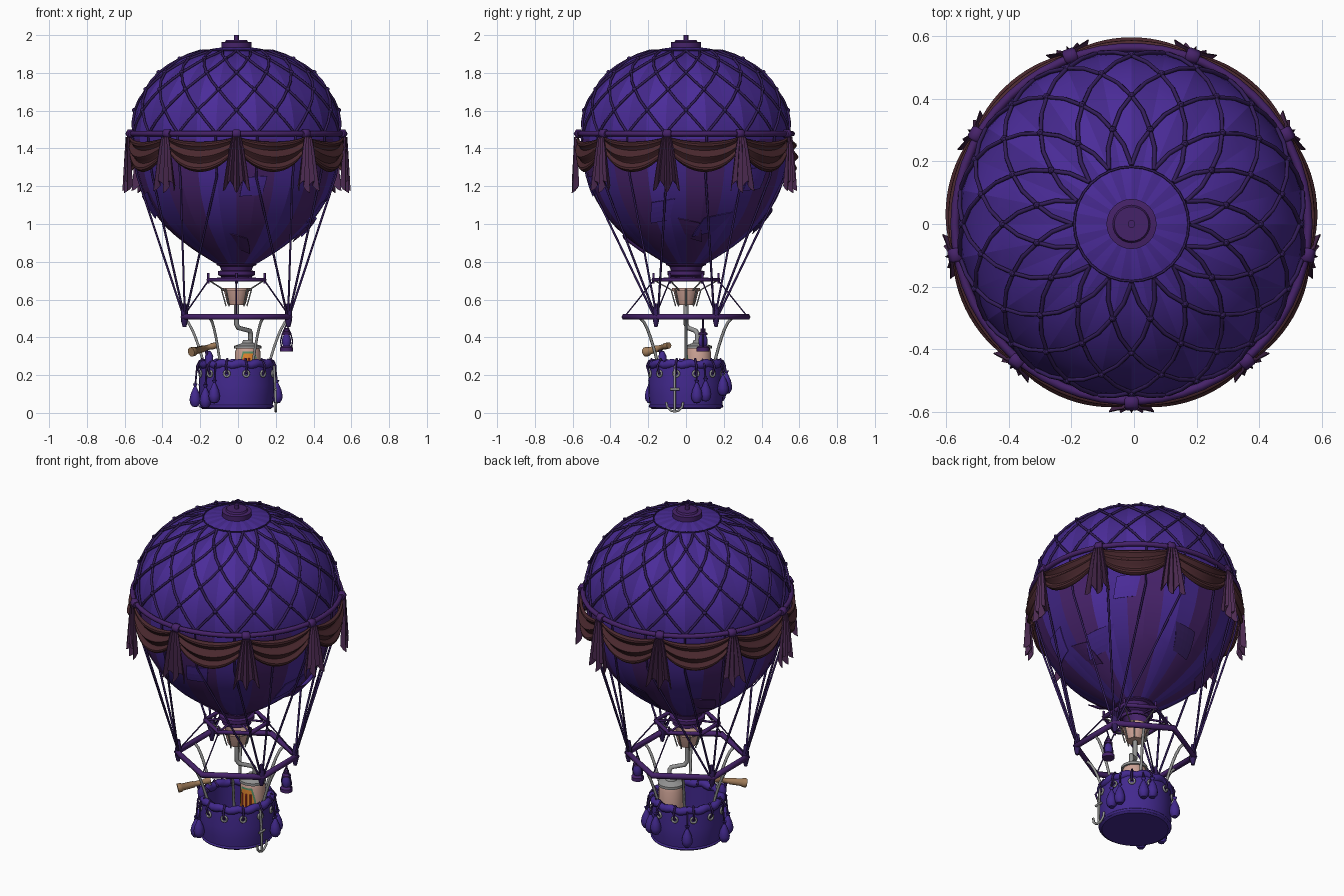
import bpy, bmesh, math
from math import sin, cos, pi, radians
from mathutils import Vector

if "Cube" in bpy.data.objects:
    bpy.data.objects.remove(bpy.data.objects["Cube"])

MATS = {}
def mat(name, rgb):
    m = bpy.data.materials.new(name)
    m.diffuse_color = (*rgb, 1)
    m.use_nodes = True
    m.node_tree.nodes["Principled BSDF"].inputs["Base Color"].default_value = m.diffuse_color
    MATS[name] = m
for n, c in dict(violet=(.07, .025, .32), violet2=(.058, .021, .26), plum=(.065, .017, .15), trim=(.06, .016, .14),
                 rope=(.032, .012, .10), swag=(.07, .022, .028), tail=(.075, .024, .085), basket=(.055, .022, .27),
                 pink=(.6, .36, .3), steel=(.3, .3, .3), brass=(.35, .2, .1), orange=(.8, .25, .03),
                 red=(.6, .05, .03), green=(.1, .3, .15)).items():
    mat(n, c)

def obj(name, verts, faces, m, smooth=None, thick=0):
    me = bpy.data.meshes.new(name)
    me.from_pydata(verts, [], faces)
    o = bpy.data.objects.new(name, me)
    bpy.context.collection.objects.link(o)
    for k in ([m] if isinstance(m, str) else m):
        if k:
            me.materials.append(MATS[k])
    bm = bmesh.new(); bm.from_mesh(me)
    bmesh.ops.remove_doubles(bm, verts=bm.verts, dist=1e-5)
    bmesh.ops.recalc_face_normals(bm, faces=bm.faces)
    bm.to_mesh(me); bm.free()
    if thick:
        o.modifiers.new("thickness", 'SOLIDIFY').thickness = thick
    if smooth:
        bpy.ops.object.select_all(action='DESELECT')
        o.select_set(True); bpy.context.view_layer.objects.active = o
        bpy.ops.object.shade_smooth_by_angle(angle=radians(smooth))
    return o

def grid(name, fn, nu, nv, m, **kw):
    """Surface from fn(u, v), u and v in 0..1"""
    vs = [fn(i / nu, j / nv) for i in range(nu + 1) for j in range(nv + 1)]
    w = nv + 1
    fs = [(i*w + j, (i+1)*w + j, (i+1)*w + j + 1, i*w + j + 1) for i in range(nu) for j in range(nv)]
    return obj(name, vs, fs, m, **kw)

def lathe(name, prof, m, at=(0, 0, 0), n=24, smooth=35):
    def fn(u, v):
        r, z = prof[round(v * (len(prof) - 1))]
        a = 2 * pi * u
        return (at[0] + r*cos(a), at[1] + r*sin(a), at[2] + z)
    return grid(name, fn, n, len(prof) - 1, m, smooth=smooth)

def tubes(name, paths, r, m, closed=False, res=1, radii=None):
    cu = bpy.data.curves.new(name, 'CURVE')
    cu.dimensions = '3D'; cu.bevel_depth = r; cu.bevel_resolution = res; cu.use_fill_caps = True
    for p in paths:
        s = cu.splines.new('POLY')
        s.points.add(len(p) - 1)
        for i, q in enumerate(p):
            s.points[i].co = (*q, 1)
            s.points[i].radius = radii[i] if radii else 1
        s.use_cyclic_u = closed
        s.use_smooth = True
    o = bpy.data.objects.new(name, cu)
    bpy.context.collection.objects.link(o)
    bpy.ops.object.select_all(action='DESELECT')
    o.select_set(True); bpy.context.view_layer.objects.active = o
    bpy.ops.object.convert(target='MESH')
    bpy.context.object.data.materials.clear()
    bpy.context.object.data.materials.append(MATS[m])

def pol(r, deg, z):
    return (r * cos(radians(deg)), r * sin(radians(deg)), z)
def circle(r, z, n=48):
    return [pol(r, 360 * i / n, z) for i in range(n)]

# Envelope profile, refined with a Catmull-Rom curve
KEY = [(0, 1.94), (.10, 1.932), (.19, 1.913), (.31, 1.867), (.42, 1.785), (.50, 1.68), (.54, 1.57), (.552, 1.45),
       (.54, 1.33), (.508, 1.2), (.455, 1.09), (.37, .98), (.25, .88), (.15, .815), (.09, .78)]
prof = []
for i in range(len(KEY) - 1):
    p = [Vector(KEY[min(max(i + k, 0), len(KEY) - 1)]) for k in (-1, 0, 1, 2)]
    for t in (0, 1/3, 2/3):
        q = .5 * (2*p[1] + (p[2]-p[0])*t + (2*p[0]-5*p[1]+4*p[2]-p[3])*t*t + (3*p[1]-p[0]-3*p[2]+p[3])*t**3)
        prof.append((max(q.x, 0), q.y))
prof.append(KEY[-1])
def R(z):
    for (r0, z0), (r1, z1) in zip(prof, prof[1:]):
        if z1 <= z <= z0:
            return r0 + (r1 - r0) * (z0 - z) / (z0 - z1)
    return .09

env = lathe("envelope", prof, ["violet", "violet2", "plum"], n=32, smooth=8)
for f in env.data.polygons:
    k = int((math.atan2(f.center.y, f.center.x) % (2*pi)) / (2*pi) * 32)
    f.material_index = 2 if f.center.z < 1.45 and k % 4 < 2 else k % 2

# Crown cap and mouth collar
lathe("crown_cap", [(0, 2), (.012, 2), (.012, 1.975), (.055, 1.975), (.06, 1.965), (.08, 1.962), (.08, 1.925), (0, 1.925)], "trim")
lathe("mouth_collar", [(.09, .80), (.105, .80), (.105, .782), (.088, .776), (.08, .755), (.097, .75), (.097, .73),
                       (.08, .72), (.08, .70), (.07, .70), (.07, .78)], "trim")

# Rope net on the upper half, with knots
ROWS = [1.915, 1.872, 1.80, 1.71, 1.60, 1.48]
paths, knots = [], []
for k in range(16):
    for s in (-1, 1):
        p = []
        for i in range(5):
            for t in (0, .5):
                z = ROWS[i] + (ROWS[i+1] - ROWS[i]) * t
                p.append(pol(R(z) + .006, 22.5*k + s*11.25*(i + t), z + .003))
        p.append(pol(R(1.48) + .006, 22.5*k + s*11.25*5, 1.48))
        paths.append(p)
    for i in range(1, 5):
        knots.append(pol(R(ROWS[i]) + .008, 22.5*k + 11.25*i, ROWS[i] + .003))
tubes("net_ropes", paths, .007, "rope")
tubes("net_crown_ring", [circle(R(1.915), 1.92, 32)], .004, "rope", closed=True)
tubes("net_knots", [[(x, y, z - .011), (x, y, z - .006), (x, y, z + .006), (x, y, z + .011)] for x, y, z in knots],
      .012, "rope", radii=[.4, 1, 1, .4])
tubes("girdle_ring", [circle(.564, 1.478, 54)], .014, "trim", closed=True, res=2)

# Nine swags with pleated tails and knots
for i in range(9):
    a0 = 270 + 40 * i
    def swag(u, v):
        s = (4 * u * (1 - u)) ** .8
        return pol(.572 + .012*sin(v*5*pi)*(.4 + .6*s) + .012*s*sin(pi*v), a0 + 40*u, 1.465 - .03*s - v*(.06 + .10*s))
    grid(f"swag_{i}", swag, 14, 14, "swag", thick=.004, smooth=30)
    def tail(u, v):
        w = .022 + .045 * v ** .8
        z = 1.46 - v * (.265 + .03 * cos(u * 4 * pi) - .02 * abs(u - .5))
        return pol(.588 + (.004 + .013*v) * cos(u*8*pi), a0 + math.degrees((u - .5) * 2 * w / .58), z)
    grid(f"swag_tail_{i}", tail, 16, 5, "tail", thick=.004)
    tubes(f"swag_knot_{i}", [[pol(.57, a0 + d, 1.478) for d in (-2.2, -1.5, 1.5, 2.2)]], .025, "trim", radii=[.7, 1, 1, .7])

# Sewn patches: azimuth, height, width in degrees, height, tilt
for i, (a, z, w, h, t, m) in enumerate([(280, 1.2, 14, .1, 2, "violet"), (275, .9, 18, .08, -8, "plum"), (-17, 1.07, 15, .11, 5, "violet"),
                                        (5, .97, 16, .10, -6, "plum"), (45, 1.24, 14, .12, 3, "violet"), (20, 1.0, 22, .1, 8, "violet2"),
                                        (90, 1.02, 16, .12, -6, "rope"), (190, 1.1, 15, .12, 5, "violet"), (140, .98, 18, .1, -5, "plum")]):
    grid(f"patch_{i}", lambda u, v: pol(R(z + (v-.5)*h) + .007, a + (u-.5)*w + (v-.5)*t, z + (v-.5)*h + (u-.5)*t*.004),
         5, 4, m, thick=.004)

# Load hexagons, corner posts and rigging
hexa = lambda r, z: [pol(r, 30 + 60*k, z) for k in range(6)]
tubes("load_frame", [hexa(.325, .508)], .017, "trim", closed=True)
tubes("upper_frame", [hexa(.172, .705)], .012, "trim", closed=True)
tubes("frame_posts", [[pol(.172, 30 + 60*k, .685), pol(.172, 30 + 60*k, .74)] for k in range(6)], .007, "trim")
tubes("frame_stays", [[pol(.172, 30 + 60*k, .70), pol(.325, 30 + 60*k, .51)] for k in range(6)], .004, "rope")
tubes("collar_spokes", [[pol(.07, 30 + 60*k, .715), pol(.172, 30 + 60*k, .705)] for k in range(6)], .006, "trim")
ropes = []
for j, c in enumerate((30, 150, 210, 330)):
    for k in range(4):
        a = 90*j + 11.25 + 22.5*k
        ropes.append([pol(R(z) + .012, a, z) for z in (1.47, 1.36, 1.25)] + [pol(.318, c + (k - 1.5)*1.5, .515)])
tubes("rigging_ropes", ropes, .006, "rope")
tubes("rigging_lashings", [[pol(.318, c, .455), pol(.318, c, .49), pol(.318, c, .53), pol(.318, c, .58)] for c in (30, 150, 210, 330)],
      .016, "rope", radii=[.6, 1.2, 1.2, .7])

# Curved struts from basket to load frame
tubes("basket_struts", [[pol(.285 - .115*t**.6, 60*k, .505 - .255*t) for t in (0, .1, .25, .4, .6, .8, 1)] for k in range(6)],
      .008, "steel")

# Basket with padded rim and eyelets
lathe("basket", [(0, .02), (.18, .02), (.19, .028), (.198, .09), (.2, .15), (.192, .25), (.172, .25), (.175, .05), (0, .05)], "basket", n=32)
tubes("basket_rim", [[pol(.184, 7.5*i, .258 + .006*sin(i*pi/2)) for i in range(48)]], .022, "basket", closed=True, res=2,
      radii=[1 + .12 * cos(i*pi/2) for i in range(48)])
tubes("basket_base_band", [circle(.19, .035, 32)], .008, "basket", closed=True)
for k in range(12):
    a = 30 * k + 15
    c = Vector(pol(.199, a, .208)); t = Vector(pol(1, a + 90, 0))
    tubes(f"eyelet_{k}", [[c + t*.016*cos(q*pi/5) + Vector((0, 0, .016*sin(q*pi/5))) for q in range(10)]], .006, "steel", closed=True)
    n = Vector(pol(1, a, 0))
    tubes(f"rim_lashing_{k}", [[c + n*.002, c + n*.016 + Vector((0, 0, .04)), c - n*.01 + Vector((0, 0, .078)), c - n*.04 + Vector((0, 0, .05))]],
          .006, "rope")

# Sandbags hung from the rim
BAG = [(0, 0), (.016, .004), (.027, .02), (.03, .04), (.024, .07), (.012, .098), (.006, .11), (.013, .125), (0, .125)]
for i, (a, z) in enumerate([(15, .05), (28, .06), (62, .09), (75, .1), (125, .06), (190, .03), (222, .025), (238, .05)]):
    x, y, _ = pol(.222, a, 0)
    lathe(f"sandbag_{i}", BAG, "basket", at=(x, y, z), n=12)
    tubes(f"sandbag_cord_{i}", [[(x, y, z + .11), pol(.212, a, .25), pol(.185, a, .285)]], .005, "rope")

# Burner, fuel pipe and tank
lathe("burner", [(0, .57), (.045, .57), (.05, .58), (.066, .645), (.075, .645), (.075, .66), (.062, .66), (.045, .59), (0, .59)], "pink")
tubes("burner_stays", [[pol(.075, 60*k + 30, .65), pol(.165, 60*k + 30, .70)] for k in range(6)], .004, "steel")
tubes("burner_cage", [[pol(.055, 45*k, .565), pol(.08, 45*k, .655)] for k in range(8)], .004, "steel")
tubes("fuel_pipe", [[(0, 0, .58), (0, 0, .47), (.01, .01, .45), (.07, .05, .435), (.075, .06, .42), (.075, .06, .36)]], .013, "steel", res=2)
T = (.06, .065)
lathe("tank", [(0, .05), (.06, .05), (.068, .065), (.068, .32), (.06, .345), (0, .345)], "pink", at=(*T, 0))
lathe("tank_lid", [(.03, .34), (.072, .34), (.072, .355), (.05, .362), (.03, .37), (.025, .385), (0, .385)], "steel", at=(*T, 0))
def panel(name, r, w, m, z0, z1):
    def fn(u, v):
        x, y, z = pol(r, 275 + (u-.5)*w*(1 - .5*v*v), z0 + (z1 - z0)*v)
        return (x + T[0], y + T[1], z)
    grid(name, fn, 8, 6, m)
panel("tank_panel_border", .070, 110, "green", .12, .325)
panel("tank_panel", .072, 90, "orange", .13, .315)
for k in (-1, 0, 1):
    tubes(f"tank_stripe_{k+1}", [[(T[0] + .073*sin(k*.35 + .09), T[1] - .073*cos(k*.35 + .09), z) for z in (.15, .29)]], .005, "red")

# Telescope on a small stand
A, B = Vector((-.24, -.215, .322)), Vector((-.11, -.09, .358))
tubes("telescope", [[A.lerp(B, t) for t in (0, .12, .13, .5, .51, .8, .81, 1)]], .02, "brass", res=3,
      radii=[1.25, 1.25, 1, .9, .75, .7, .85, .85])
tubes("telescope_stand", [[A.lerp(B, .6), (-.145, -.12, .25)]], .009, "rope")
lathe("telescope_pouch", [(0, .25), (.02, .26), (.022, .30), (.01, .325), (0, .33)], "basket", at=(-.145, -.125, 0), n=12)

# Lantern under the load frame
L = (.265, .09, 0)
lathe("lantern_base", [(0, .325), (.034, .325), (.034, .345), (.022, .355), (0, .355)], "trim", at=L, n=12)
lathe("lantern_glass", [(.018, .35), (.024, .37), (.024, .39), (.015, .415), (0, .415)], "basket", at=L, n=12)
lathe("lantern_cap", [(0, .41), (.024, .412), (.024, .422), (.012, .43), (.014, .445), (0, .45)], "trim", at=L, n=12)
tubes("lantern_frame", [[(L[0] + s*.026, L[1], .345), (L[0] + s*.032, L[1], .38), (L[0] + s*.022, L[1], .42), (L[0], L[1], .47), (L[0] + .015, L[1], .51)]
                        for s in (-1, 1)], .004, "rope")

# Anchor on the right side
X, Y = .208, -.06
tubes("anchor", [[(X, Y, .01), (X - .004, Y, .15), (X - .01, Y, .25)],
                 [(X, Y - .025, .125), (X, Y + .025, .125)],
                 [(X, Y + .045*sin(t), .052 - .045*cos(t)) for t in (-1.7, -1.1, -.5, 0, .5, 1.1, 1.7)]], .007, "steel")

# Original sits slightly left of the origin
for o in bpy.context.scene.objects:
    o.location.x = -.008
